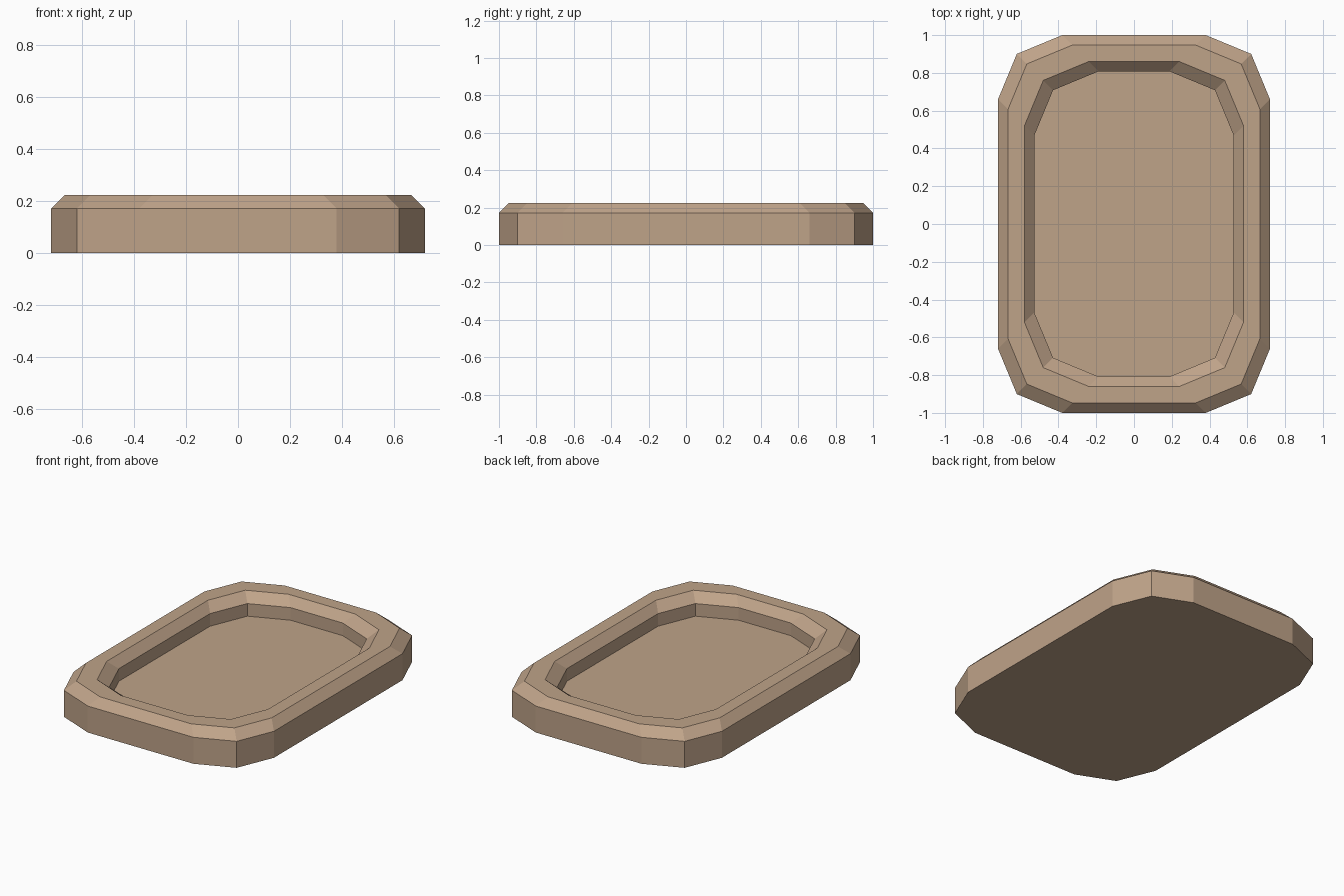
import bpy, bmesh, math

if "Cube" in bpy.data.objects:
    bpy.data.objects.remove(bpy.data.objects["Cube"])

mat = bpy.data.materials.new("warm tan")
mat.diffuse_color = (0.52, 0.366, 0.25, 1)
mat.use_nodes = True
mat.node_tree.nodes["Principled BSDF"].inputs["Base Color"].default_value = mat.diffuse_color


def outline(hx, hy, r=0.34, seg=2):
    """Rounded rectangle with faceted corners, counter-clockwise."""
    pts = []
    for k, (sx, sy) in enumerate(((1, 1), (-1, 1), (-1, -1), (1, -1))):
        for i in range(seg + 1):
            a = math.pi / 2 * (k + i / seg)
            pts.append((sx * (hx - r) + r * math.cos(a),
                        sy * (hy - r) + r * math.sin(a)))
    return pts


# Profile from the base, over the chamfered rim, down to the recessed floor
profile = [(0, 0), (0, 0.172), (0.053, 0.225), (0.14, 0.225),
           (0.192, 0.172), (0.192, 0.09)]

bm = bmesh.new()
rings = [[bm.verts.new((x, y, z)) for x, y in outline(0.72 - d, 1.0 - d)]
         for d, z in profile]
for a, b in zip(rings, rings[1:]):
    n = len(a)
    for i in range(n):
        j = (i + 1) % n
        bm.faces.new((a[i], a[j], b[j], b[i]))
bm.faces.new(rings[0][::-1])   # underside
bm.faces.new(rings[-1])        # tray floor
bmesh.ops.recalc_face_normals(bm, faces=bm.faces)

me = bpy.data.meshes.new("tray")
bm.to_mesh(me)
bm.free()
me.materials.append(mat)
bpy.context.collection.objects.link(bpy.data.objects.new("tray", me))
